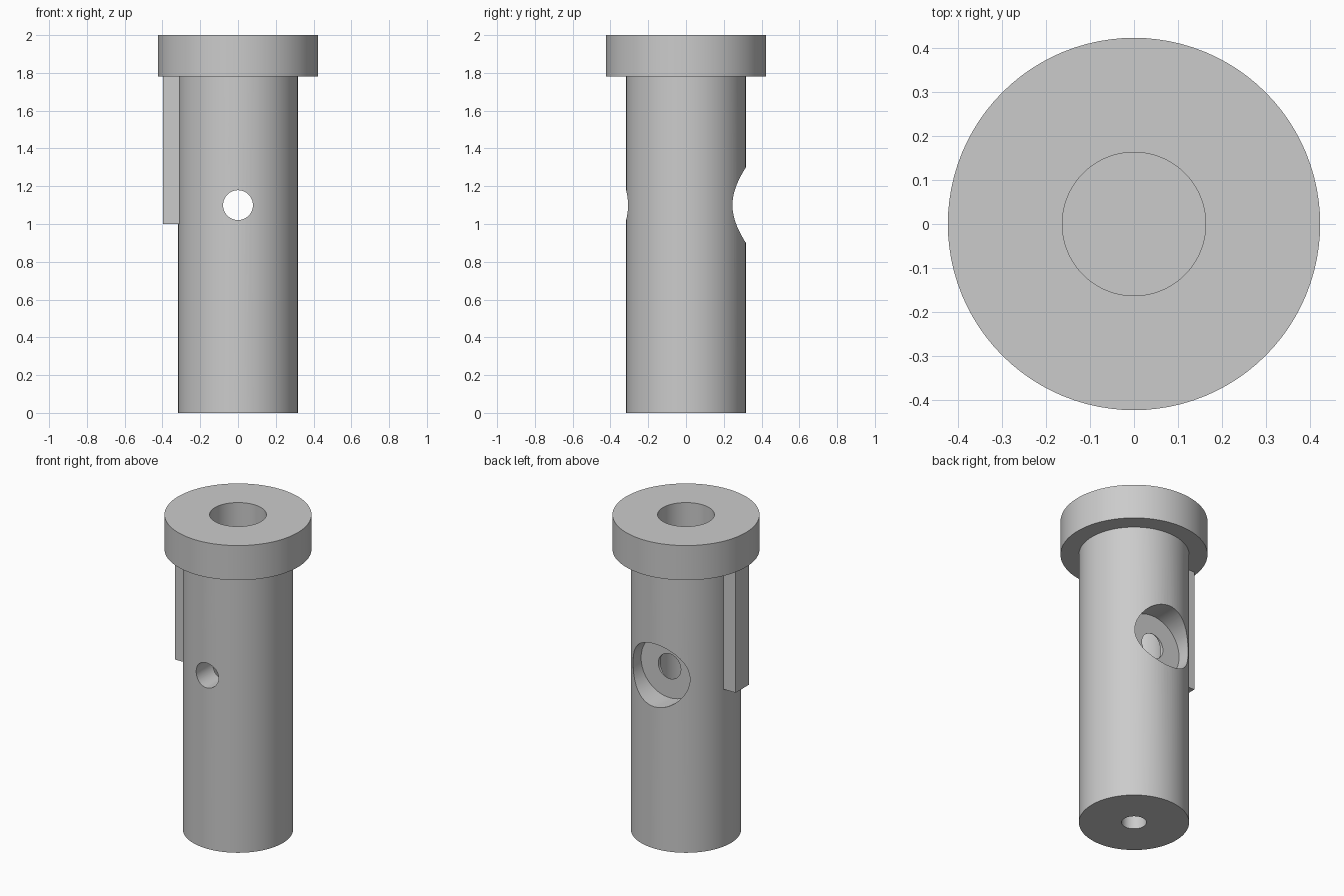
import bpy, bmesh, math
from mathutils import Matrix

cube = bpy.data.objects.get("Cube")
if cube:
    bpy.data.objects.remove(cube, do_unlink=True)

SEGMENTS = 96
BODY_R, HEAD_R, BORE_R, END_R = 0.317, 0.423, 0.163, 0.072
HEAD_Z, CROSS_Z = 1.78, 1.10

grey = bpy.data.materials.new("plain grey")
grey.use_nodes = True
grey.diffuse_color = (0.6, 0.6, 0.6, 1)
grey.node_tree.nodes["Principled BSDF"].inputs["Base Color"].default_value = (0.6, 0.6, 0.6, 1)


def finish(bm, name):
    bmesh.ops.recalc_face_normals(bm, faces=bm.faces)
    mesh = bpy.data.meshes.new(name)
    bm.to_mesh(mesh)
    bm.free()
    mesh.materials.append(grey)
    obj = bpy.data.objects.new(name, mesh)
    bpy.context.collection.objects.link(obj)
    return obj


def lathe(name, profile):
    """Revolve (radius, height) points about the z axis."""
    bm = bmesh.new()
    verts = [bm.verts.new((r, 0, z)) for r, z in profile]
    edges = [bm.edges.new(pair) for pair in zip(verts, verts[1:])]
    bmesh.ops.spin(bm, geom=verts + edges, axis=(0, 0, 1), cent=(0, 0, 0),
                   angle=math.tau, steps=SEGMENTS)
    bmesh.ops.remove_doubles(bm, verts=bm.verts, dist=1e-5)
    return finish(bm, name)


def cross_cutter(name, radius, y0, y1):
    """Cylinder lying along y at the height of the cross hole."""
    bm = bmesh.new()
    place = Matrix.Translation((0, (y0 + y1) / 2, CROSS_Z)) @ Matrix.Rotation(math.pi / 2, 4, "X")
    bmesh.ops.create_cone(bm, cap_ends=True, segments=64, radius1=radius,
                          radius2=radius, depth=y1 - y0, matrix=place)
    return finish(bm, name)


# Headed pin with a blind bore from the top and a small blind hole in the end
pin = lathe("headed_pin", [
    (0, 0.3), (END_R, 0.3), (END_R, 0), (BODY_R, 0), (BODY_R, HEAD_Z),
    (HEAD_R, HEAD_Z), (HEAD_R, 2), (BORE_R, 2), (BORE_R, 0.8), (0, 0.8)])

# Cross hole through both walls, counterbored at the back
for cutter in (cross_cutter("cross_hole_cutter", 0.079, -0.6, 0.6),
               cross_cutter("counterbore_cutter", 0.2, 0.165, 0.6)):
    cut = pin.modifiers.new(cutter.name, "BOOLEAN")
    cut.operation, cut.solver, cut.object = "DIFFERENCE", "EXACT", cutter
    bpy.context.view_layer.objects.active = pin
    bpy.ops.object.modifier_apply(modifier=cut.name)
    bpy.data.objects.remove(cutter, do_unlink=True)

bpy.ops.object.select_all(action="DESELECT")
pin.select_set(True)
bpy.context.view_layer.objects.active = pin
bpy.ops.object.shade_smooth_by_angle(angle=math.radians(30))

# Straight key on the side, under the head
x0, x1, half_y, z0 = -0.396, -0.28, 0.068, 1.0
bm = bmesh.new()
bmesh.ops.create_cube(bm, size=1, matrix=Matrix.Translation(((x0 + x1) / 2, 0, (z0 + HEAD_Z) / 2))
                      @ Matrix.Diagonal((x1 - x0, 2 * half_y, HEAD_Z - z0, 1)))
finish(bm, "side_key")
